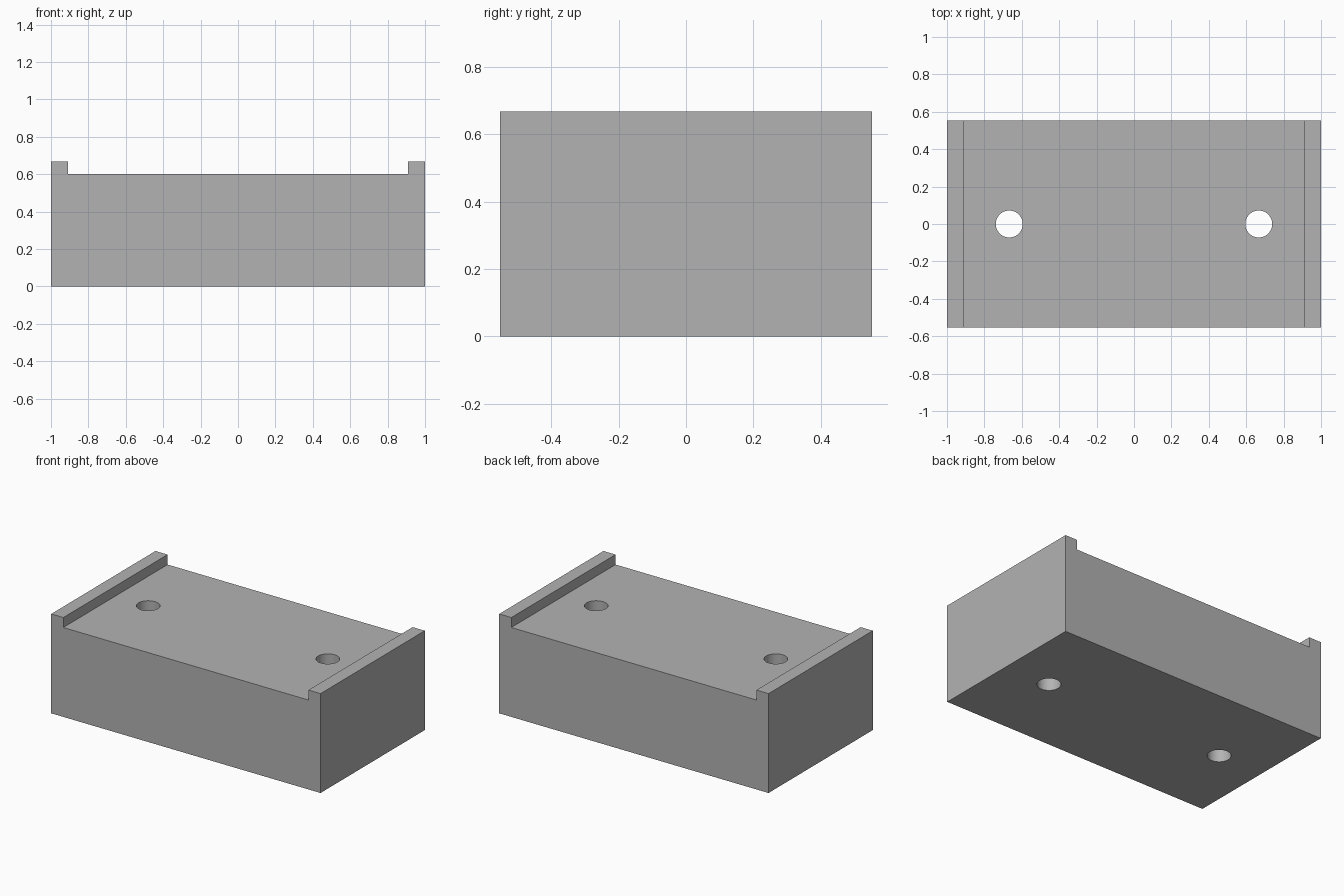
import bpy
import bmesh
import math

cube = bpy.data.objects.get("Cube")
if cube:
    bpy.data.objects.remove(cube, do_unlink=True)

# Single grey material
GREY = (0.448, 0.448, 0.448, 1.0)
grey = bpy.data.materials.new("plain_grey")
grey.use_nodes = True
grey.diffuse_color = GREY
grey.node_tree.nodes["Principled BSDF"].inputs["Base Color"].default_value = GREY

HALF_LENGTH, HALF_DEPTH = 1.0, 0.553
DECK, TOP, LIP = 0.6, 0.667, 0.09
HOLE_X, HOLE_RADIUS = 0.667, 0.072

# Block with raised end lips: profile extruded front to back
inner = HALF_LENGTH - LIP
half = [(HALF_LENGTH, 0), (HALF_LENGTH, TOP), (inner, TOP), (inner, DECK)]
profile = half + [(-x, z) for x, z in reversed(half)]

bm = bmesh.new()
face = bm.faces.new([bm.verts.new((x, -HALF_DEPTH, z)) for x, z in profile])
ext = bmesh.ops.extrude_face_region(bm, geom=[face])
moved = [g for g in ext["geom"] if isinstance(g, bmesh.types.BMVert)]
bmesh.ops.translate(bm, verts=moved, vec=(0, 2 * HALF_DEPTH, 0))
bmesh.ops.recalc_face_normals(bm, faces=bm.faces)
mesh = bpy.data.meshes.new("block")
bm.to_mesh(mesh)
bm.free()
mesh.materials.append(grey)
block = bpy.data.objects.new("block", mesh)
bpy.context.collection.objects.link(block)


def drill(target, x):
    """Cut a vertical through hole at x."""
    bpy.ops.mesh.primitive_cylinder_add(
        vertices=48, radius=HOLE_RADIUS, depth=2, location=(x, 0, DECK / 2))
    cutter = bpy.context.object
    cutter.name = "hole_cutter"
    cutter.hide_render = True
    cutter.data.materials.append(grey)
    mod = target.modifiers.new("hole", 'BOOLEAN')
    mod.operation = 'DIFFERENCE'
    mod.solver = 'EXACT'
    mod.object = cutter
    bpy.ops.object.select_all(action='DESELECT')
    target.select_set(True)
    bpy.context.view_layer.objects.active = target
    bpy.ops.object.modifier_apply(modifier=mod.name)
    bpy.data.objects.remove(cutter, do_unlink=True)


# Two through holes
for side in (-1, 1):
    drill(block, side * HOLE_X)

# Smooth hole walls, crisp block edges
bpy.ops.object.shade_smooth_by_angle(angle=math.radians(30))
